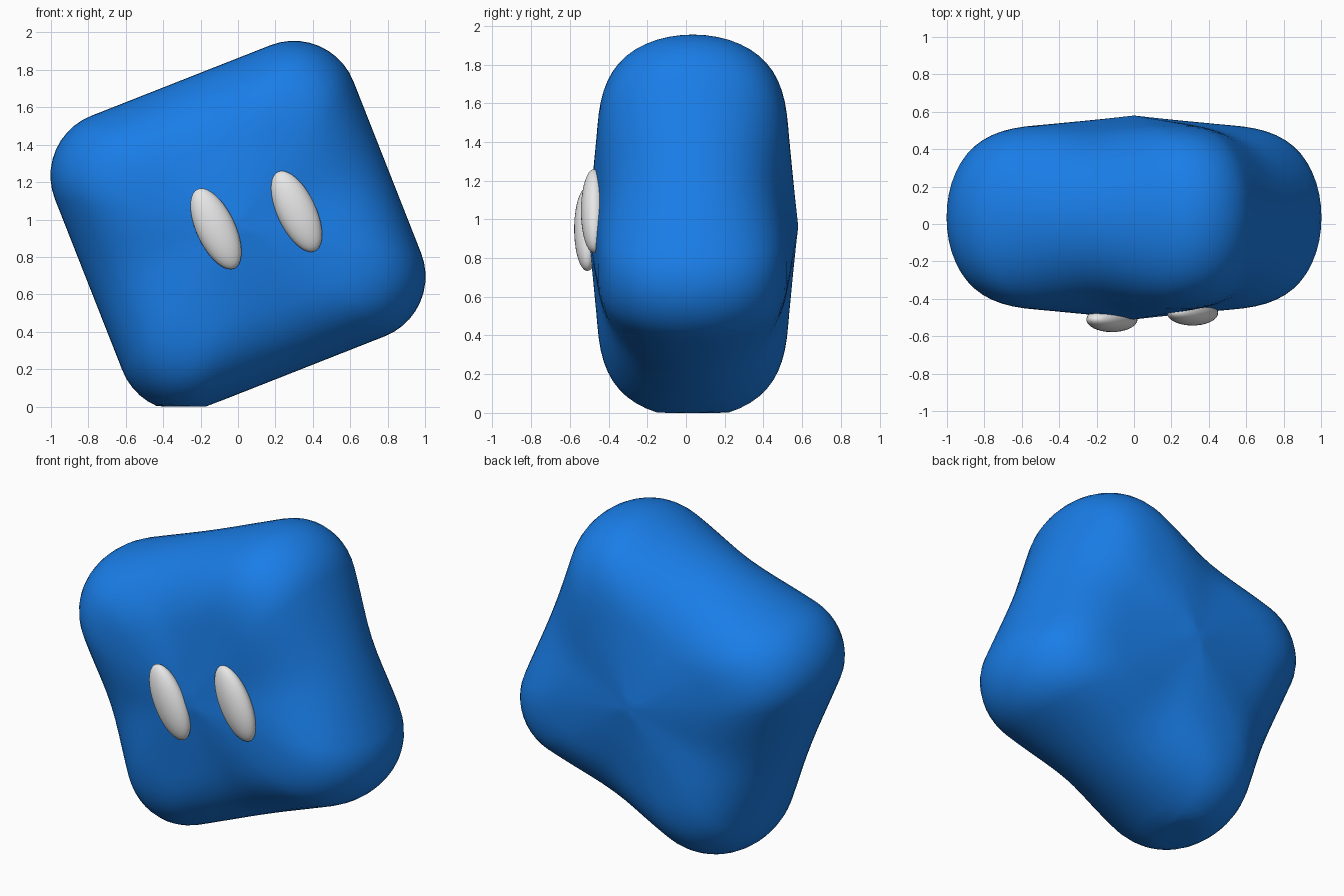
import bpy, bmesh, math
from mathutils import Matrix, Vector

if "Cube" in bpy.data.objects:
    bpy.data.objects.remove(bpy.data.objects["Cube"])

CENTRE = Vector((0, 0.035, 0.965))


def tilt(deg):
    """Lean in the front plane."""
    return Matrix.Rotation(-math.radians(deg), 4, 'Y')


def material(name, rgb):
    m = bpy.data.materials.new(name)
    m.diffuse_color = (*rgb, 1)
    m.use_nodes = True
    m.node_tree.nodes["Principled BSDF"].inputs["Base Color"].default_value = m.diffuse_color
    return m


def make_object(name, bm, mat):
    bmesh.ops.recalc_face_normals(bm, faces=bm.faces)
    for f in bm.faces:
        f.smooth = True
    me = bpy.data.meshes.new(name)
    bm.to_mesh(me)
    bm.free()
    me.materials.append(mat)
    ob = bpy.data.objects.new(name, me)
    bpy.context.collection.objects.link(ob)
    return ob


def outline(cu, cv, r, arc=10, side=10):
    """Rounded rectangle, counter-clockwise."""
    pts = []
    corners = [(cu, cv), (-cu, cv), (-cu, -cv), (cu, -cv)]
    for k, (x, y) in enumerate(corners):
        for i in range(arc + 1):
            a = math.pi / 2 * (k + i / arc)
            pts.append(Vector((x + r * math.cos(a), y + r * math.sin(a))))
        nx, ny = corners[(k + 1) % 4]
        a = math.pi / 2 * (k + 1)
        p, q = pts[-1], Vector((nx + r * math.cos(a), ny + r * math.sin(a)))
        pts += [p.lerp(q, i / side) for i in range(1, side)]
    return pts


def half_depth(p, s):
    """Cushion half thickness: shallow central peak, fuller corners."""
    corner = math.sin(2 * math.atan2(p.y, p.x)) ** 2
    n = 3.5 + 2.0 * corner
    peak = 0.5 + 0.045 * max(0, 1 - s / 0.5) ** 1.3
    return peak * math.sqrt(max(0, 1 - s ** n))


def cushion(pts, rings):
    """Closed cushion: rings from the front pole over the rim to the back pole."""
    bm = bmesh.new()
    loops = []
    for j in range(1, rings):
        s = math.sin(math.pi * j / rings)
        sign = (j * 2 > rings) - (j * 2 < rings)
        loops.append([bm.verts.new((p.x * s, sign * half_depth(p, s), p.y * s))
                      for p in pts])
    n = len(pts)
    for a, b in zip(loops, loops[1:]):
        for i in range(n):
            bm.faces.new((a[i], a[(i + 1) % n], b[(i + 1) % n], b[i]))
    for y, loop in ((-0.545, loops[0]), (0.545, loops[-1])):
        pole = bm.verts.new((0, y, 0))
        for i in range(n):
            bm.faces.new((loop[i], loop[(i + 1) % n], pole))
    return bm


blue = material("blue", (0.01, 0.206, 0.8))
white = material("white", (0.8, 0.8, 0.8))

# Body: leaning cushion with a flat resting spot
bm = cushion(outline(0.515, 0.493, 0.343), 40)
bm.transform(Matrix.Translation(CENTRE) @ tilt(21.5))
for v in bm.verts:
    v.co.z = max(v.co.z, 0)
make_object("body", bm, blue)

# Eyes: upright flattened ovals
for name, x, y, z in (("left_eye", -0.118, -0.51, 0.95),
                      ("right_eye", 0.313, -0.475, 1.043)):
    bm = bmesh.new()
    bmesh.ops.create_uvsphere(bm, u_segments=32, v_segments=20, radius=1)
    bm.transform(Matrix.Translation((x, y, z)) @ tilt(25)
                 @ Matrix.Diagonal((0.104, 0.068, 0.234, 1)))
    make_object(name, bm, white)
